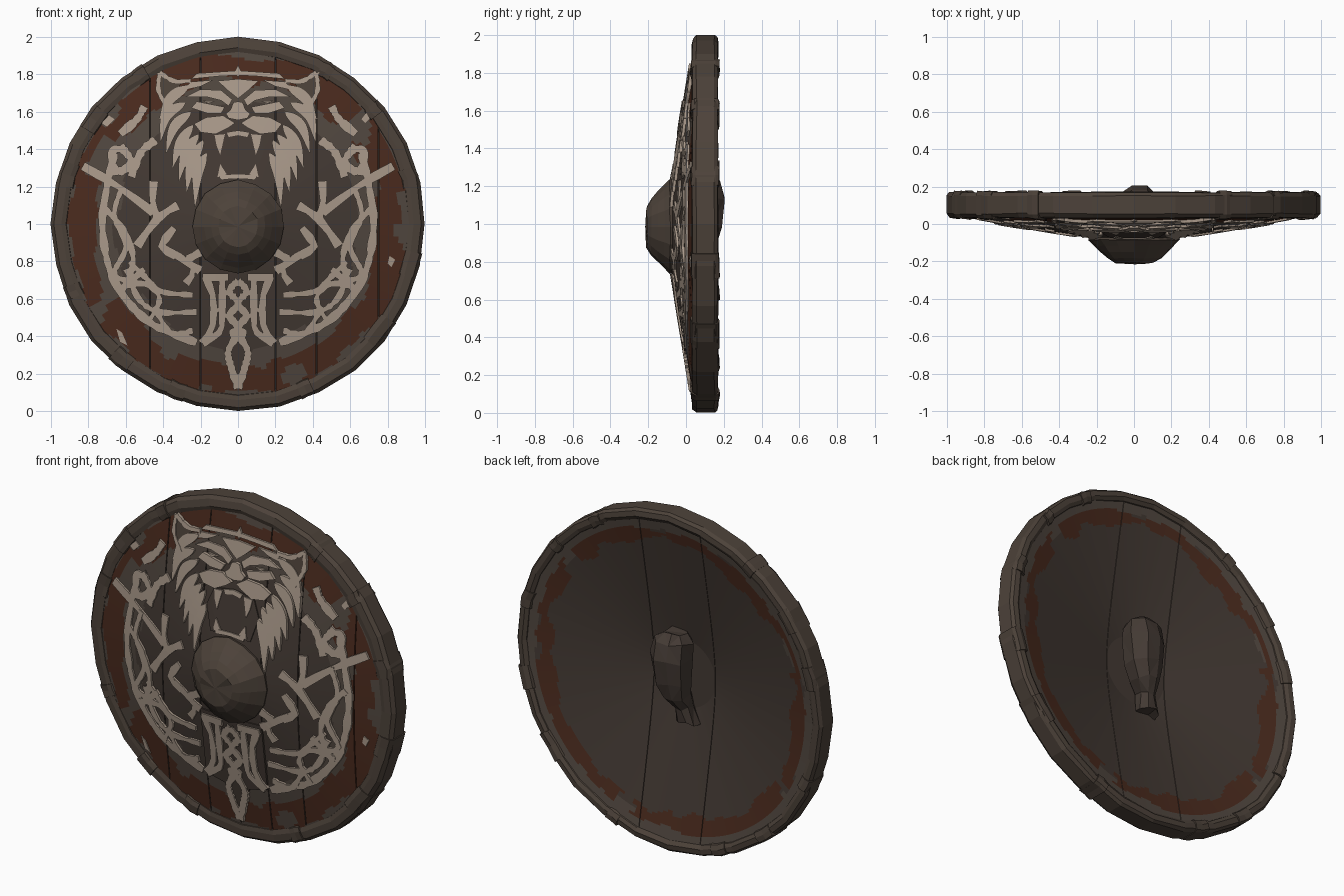
import bpy, bmesh, math, random
from mathutils import Vector, noise

if "Cube" in bpy.data.objects:
    bpy.data.objects.remove(bpy.data.objects["Cube"])

random.seed(4)


def material(name, rgb):
    m = bpy.data.materials.new(name)
    m.diffuse_color = (*rgb, 1)
    m.use_nodes = True
    m.node_tree.nodes["Principled BSDF"].inputs["Base Color"].default_value = m.diffuse_color
    return m


WOOD = material("dark wood", (0.057, 0.042, 0.034))
WORN = material("worn grey paint", (0.083, 0.064, 0.051))
RED = material("red brown paint", (0.070, 0.024, 0.013))
PALE = material("pale carving", (0.40, 0.32, 0.255))
IRON = material("brown iron", (0.074, 0.055, 0.042))
GAP = material("seam shadow", (0.02, 0.015, 0.012))


def front_y(r):
    return 0.035 + 0.162 * (max(r, 0.2) - 0.9)


def back_y(r):
    return 0.155 + 0.195 * (max(r, 0.2) - 0.94)


def mid_y(r):
    return (front_y(r) + back_y(r)) / 2


def finish(name, bm, *mats):
    bmesh.ops.recalc_face_normals(bm, faces=bm.faces)
    me = bpy.data.meshes.new(name)
    bm.to_mesh(me)
    bm.free()
    for m in mats:
        me.materials.append(m)
    ob = bpy.data.objects.new(name, me)
    bpy.context.collection.objects.link(ob)
    return ob


def lathe(profile, segs, a0=0.0, a1=math.tau, closed=False, jitter=0.0, cz=1.0):
    """Turn an (r, y) profile around the shield axis."""
    bm = bmesh.new()
    full = abs(a1 - a0 - math.tau) < 1e-4
    rows = []
    for i in range(segs if full else segs + 1):
        a = a0 + (a1 - a0) * i / segs
        k = random.uniform(-jitter, 0)
        rows.append([bm.verts.new(((r + k) * math.cos(a), y + random.uniform(-jitter, jitter) * 0.4,
                                   cz + (r + k) * math.sin(a))) for r, y in profile])
    n = len(profile)
    for i in range(segs):
        p, q = rows[i], rows[(i + 1) % len(rows)]
        for j in range(n if closed else n - 1):
            k = (j + 1) % n
            bm.faces.new((p[j], q[j], q[k], p[k]))
    if not full:
        bm.faces.new(rows[0])
        bm.faces.new(rows[-1])
    bmesh.ops.remove_doubles(bm, verts=bm.verts, dist=1e-5)
    return bm


# Painted bands chosen by radius and noise
def paint(c):
    r = math.hypot(c.x, c.z - 1)
    n = noise.noise(Vector((c.x * 7, c.y * 2, c.z * 7)))
    m = noise.noise(Vector((c.x * 5 + 9, 3, c.z * 5)))
    if c.y < mid_y(r):
        if r > 0.75 + 0.06 * n and m < 0.27 and r < 0.915 + 0.05 * m:
            return 2
        return 1 if r > 0.65 + 0.05 * m else 0
    if 0.80 + 0.07 * n < r < 0.885 + 0.03 * m and m < 0.3:
        return 2
    return 1 if r > 0.865 + 0.05 * n else 0


def planks(name, profile, seams, gap):
    for i, (x0, x1) in enumerate(zip(seams, seams[1:])):
        bm = lathe(profile, 160)
        for x, s in ((x0 + gap, -1), (x1 - gap, 1)):
            geom = bm.verts[:] + bm.edges[:] + bm.faces[:]
            cut = bmesh.ops.bisect_plane(bm, geom=geom, plane_co=(x, 0, 0),
                                         plane_no=(s, 0, 0), clear_outer=True)
            edges = [e for e in cut["geom_cut"] if isinstance(e, bmesh.types.BMEdge)]
            bmesh.ops.holes_fill(bm, edges=edges)
        for f in bm.faces:
            f.material_index = paint(f.calc_center_median())
        finish(f"{name}_{i + 1}", bm, WOOD, WORN, RED)


# Front planks, back boards and the dark sheet between them
radii = [0.0, 0.2, 0.4, 0.55] + [0.6 + 0.0145 * i for i in range(24)]
front = [(r, front_y(r)) for r in radii] + [(r, mid_y(r) - 0.001) for r in (0.934, 0.2, 0)]
back_radii = radii + [0.95]
back = [(r, mid_y(r) + 0.001) for r in (0, 0.2, 0.934)] + [(r, back_y(r)) for r in reversed(back_radii)]
planks("front_plank", front, [-0.98, -0.47, -0.2, 0.2, 0.42, 0.75, 0.98], 0.0025)
planks("back_board", back, [-0.98, -0.2, 0.2, 0.98], 0.0015)
finish("seam_backing", lathe([(r, mid_y(r)) for r in (0, 0.2, 0.92)], 48), GAP)

# Rim with low overlapping bindings
rim = [(0.905, 0.055), (0.92, 0.036), (0.945, 0.03), (0.985, 0.035), (1.003, 0.055),
       (1.003, 0.15), (0.99, 0.168), (0.96, 0.17), (0.94, 0.158)]
finish("rim", lathe(rim, 28, closed=True, jitter=0.008), IRON)
for i, deg in enumerate((12, 38, 58, 121, 140, 160, 200, 226, 247, 290, 318, 343)):
    strap = [(min(r, 0.999) if r > 0.95 else r - 0.008, y + (0.007 if y > 0.1 else -0.006)) for r, y in rim]
    a = math.radians(deg)
    finish(f"rim_binding_{i + 1}", lathe(strap, 2, a, a + random.uniform(0.06, 0.2),
                                         closed=True, jitter=0.01), IRON)

# Central boss
dome = [(0.0, -0.04), (0.245, -0.05), (0.252, -0.085), (0.222, -0.115), (0.19, -0.148),
        (0.152, -0.183), (0.112, -0.208), (0.0, -0.212)]
finish("boss", lathe(dome, 16, jitter=0.01, cz=0.985), IRON)

# Faceted grip on the back: x, z, half width, outer depth
bm = bmesh.new()
rings = []
for x, z, w, d in ((0.02, 1.265, 0.06, 0.13), (0.02, 1.22, 0.11, 0.18), (0.02, 1.13, 0.12, 0.205),
                   (0.015, 0.99, 0.1, 0.19), (0.0, 0.9, 0.07, 0.165),
                   (-0.03, 0.835, 0.05, 0.11), (-0.05, 0.745, 0.07, 0.1)):
    rings.append([bm.verts.new((x + w * math.cos(t * math.pi / 4 + 0.3) * random.uniform(0.88, 1.05),
                                d / 2 + d / 2 * max(-1, min(1, 1.25 * math.sin(t * math.pi / 4 + 0.3))),
                                z + random.uniform(-0.012, 0.012)))
                  for t in range(8)])
for p, q in zip(rings, rings[1:]):
    for j in range(8):
        bm.faces.new((p[j], p[(j + 1) % 8], q[(j + 1) % 8], q[j]))
bm.faces.new(rings[0])
bm.faces.new(rings[-1])
bmesh.ops.triangulate(bm, faces=bm.faces)
finish("grip", bm, WOOD)


# Carving helpers: flat outlines and ribbons, mirrored and laid on the cone
def smooth_path(pts, steps=7):
    p = [Vector(q) for q in pts]
    p = [2 * p[0] - p[1]] + p + [2 * p[-1] - p[-2]]
    out = []
    for a, b, c, d in zip(p, p[1:], p[2:], p[3:]):
        for k in range(steps):
            t = k / steps
            out.append(0.5 * (2 * b + (c - a) * t + (2 * a - 5 * b + 4 * c - d) * t * t
                              + (3 * b - a - 3 * c + d) * t ** 3))
    return out + [p[-2]]


def add_ribbon(bm, pts, width, leaf=False, curve=True):
    path = smooth_path(pts) if curve else smooth_path(pts, 2)
    pairs = []
    for i, p in enumerate(path):
        d = (path[min(i + 1, len(path) - 1)] - path[max(i - 1, 0)]).normalized()
        t = i / (len(path) - 1)
        w = width / 2 * (0.08 + 1.1 * math.sin(math.pi * t ** 0.75) if leaf else random.uniform(0.72, 1.2))
        nrm = Vector((-d.y, d.x)) * w
        pairs.append([bm.verts.new((q.x, 0, q.y)) for q in (p + nrm, p - nrm)])
    for a, b in zip(pairs, pairs[1:]):
        bm.faces.new((a[0], b[0], b[1], a[1]))


def carve(name, outlines=(), ribbons=(), width=0.04, leaf=False, curve=True, lift=0.011,
          mat=PALE, mirror=True):
    bm = bmesh.new()
    for o in outlines:
        bm.faces.new([bm.verts.new((x, 0, z)) for x, z in o])
    bmesh.ops.triangulate(bm, faces=bm.faces)
    bmesh.ops.subdivide_edges(bm, edges=bm.edges, cuts=1, use_grid_fill=True)
    for r in ribbons:
        add_ribbon(bm, r, width, leaf, curve)
    if mirror:
        dup = bmesh.ops.duplicate(bm, geom=bm.verts[:] + bm.edges[:] + bm.faces[:])
        for v in dup["geom"]:
            if isinstance(v, bmesh.types.BMVert):
                v.co.x *= -1
    for v in bm.verts:
        v.co.y = front_y(math.hypot(v.co.x, v.co.z - 1)) + 0.004
    ext = bmesh.ops.extrude_face_region(bm, geom=bm.faces[:])
    for v in ext["geom"]:
        if isinstance(v, bmesh.types.BMVert):
            v.co.y -= lift + 0.004
    finish(name, bm, mat)


# Beast head: brow, nose, muzzle and teeth
carve("head_top", [
    [(0, 1.82), (.22, 1.805), (.25, 1.775), (.1, 1.79), (0, 1.795)],
    [(0, 1.85), (.015, 1.82), (0, 1.78)],
    [(0, 1.775), (.11, 1.765), (.05, 1.71), (0, 1.67)],
    [(.13, 1.77), (.25, 1.76), (.31, 1.71), (.2, 1.735)],
    [(.03, 1.665), (.09, 1.715), (.2, 1.72), (.28, 1.68), (.17, 1.68), (.09, 1.66), (.05, 1.63)],
    [(.12, 1.655), (.19, 1.66), (.16, 1.645)],
])
carve("muzzle", [
    [(0, 1.655), (.025, 1.65), (.04, 1.61), (.065, 1.59), (.05, 1.565), (0, 1.555)],
    [(.07, 1.625), (.12, 1.635), (.22, 1.655), (.25, 1.62), (.16, 1.59), (.09, 1.59)],
    [(.015, 1.54), (.08, 1.58), (.17, 1.57), (.235, 1.535), (.2, 1.49), (.12, 1.48), (.05, 1.515)],
], lift=0.017)
carve("teeth", [
    [(.07, 1.48), (.125, 1.475), (.115, 1.42), (.095, 1.37), (.085, 1.42)],
    [(0, 1.50), (.06, 1.49), (.05, 1.465), (0, 1.475)],
    [(.11, 1.25), (.095, 1.32), (.06, 1.265)],
    [(0, 1.265), (.1, 1.26), (.09, 1.235), (0, 1.245)],
], lift=0.013)
carve("mouth", [[(0, 1.50), (.13, 1.48), (.17, 1.38), (.13, 1.24), (0, 1.24)]], lift=0.007, mat=WOOD)
carve("ear", ribbons=[[(.25, 1.765), (.34, 1.765), (.42, 1.81)], [(.42, 1.81), (.425, 1.71), (.37, 1.61)]],
      width=0.024, lift=0.017)
carve("ear_inner", [[(.30, 1.76), (.42, 1.80), (.42, 1.70), (.37, 1.63)]], lift=0.011, mat=IRON)
carve("cheek_fur", ribbons=[
    [(.26, 1.74), (.36, 1.67), (.42, 1.56)], [(.28, 1.65), (.38, 1.58), (.415, 1.44)],
    [(.25, 1.60), (.34, 1.52), (.385, 1.38)], [(.24, 1.53), (.31, 1.43), (.35, 1.30)],
    [(.21, 1.48), (.28, 1.38), (.315, 1.23)], [(.185, 1.45), (.25, 1.32), (.275, 1.17)],
    [(.17, 1.38), (.215, 1.27), (.23, 1.09)]], width=0.05, leaf=True, lift=0.015)

# Crossed bars and angular strokes beside the boss
carve("crossed_bars", ribbons=[
    [(.83, 1.31), (.64, 1.2), (.45, 1.06)], [(.45, 1.23), (.455, 1.12), (.43, 1.03)],
    [(.32, 1.10), (.43, 1.03), (.54, .88)], [(.34, .98), (.41, .88), (.33, .83)],
    [(.33, .83), (.2, .75)], [(.41, .88), (.24, .77), (.28, .68)],
    [(.2, .85), (.27, .81)]], width=0.046, curve=False)

# Interlaced side border
carve("border_outer", ribbons=[
    [(.66, 1.38), (.70, 1.2), (.725, 1.0), (.69, .77), (.6, .6), (.45, .46), (.22, .365)],
    [(.6, 1.40), (.67, 1.39), (.65, 1.28), (.57, 1.33), (.63, 1.42)],
    [(.5, 1.63), (.54, 1.56), (.63, 1.48)], [(.44, 1.45), (.52, 1.38), (.57, 1.25)]], width=0.046)
carve("border_knots", ribbons=[
    [(.62, 1.2), (.66, 1.05), (.6, .88), (.66, .74), (.58, .7), (.5, .76)],
    [(.71, 1.08), (.61, .97), (.56, .8), (.62, .64)],
    [(.58, .8), (.5, .72), (.41, .64), (.24, .62)],
    [(.6, .76), (.53, .6), (.42, .53), (.22, .53)],
    [(.64, .66), (.5, .68), (.42, .6), (.48, .47)],
    [(.45, .56), (.36, .42), (.24, .43)]], width=0.033, lift=0.014)
carve("paint_flecks", [
    [(.69, 1.6), (.72, 1.58), (.68, 1.54), (.66, 1.56)],
    [(-.69, 1.58), (-.66, 1.56), (-.70, 1.52), (-.73, 1.54)],
    [(.81, .83), (.84, .81), (.82, .77), (.80, .79)],
    [(.86, .62), (.89, .61), (.87, .58)],
    [(-.65, .44), (-.62, .42), (-.59, .35), (-.63, .37)]], lift=0.006, mirror=False)

# Hanging panel with braid below the boss
carve("tail_panel", [[(0, .76), (.2, .76), (.2, .36), (.08, .33), (0, .10)]], lift=0.008, mat=WOOD)
carve("tail_frame", ribbons=[
    [(.05, .715), (.19, .715)], [(.18, .72), (.135, .62), (.135, .46), (.19, .36)],
    [(.19, .36), (.1, .42), (.085, .5), (.085, .7)]], width=0.044, curve=False, lift=0.018)
carve("tail_braid", ribbons=[
    [(0, .70), (.045, .64), (0, .575), (.045, .51), (0, .45), (.03, .41), (0, .38)],
    [(0, .41), (.052, .32), (.035, .23), (0, .12)]], width=0.042, lift=0.017)
